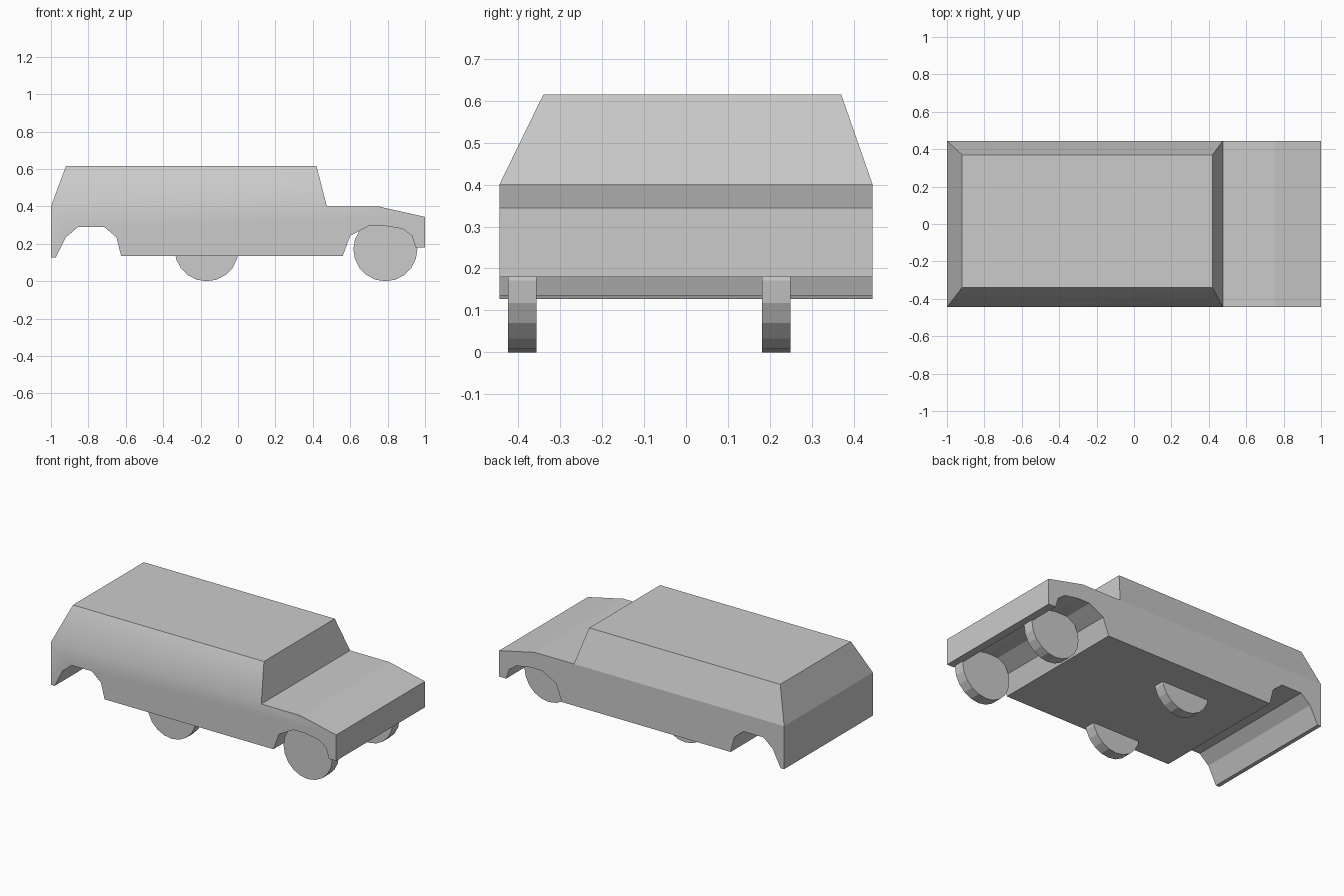
import bpy, bmesh, math

if "Cube" in bpy.data.objects:
    bpy.data.objects.remove(bpy.data.objects["Cube"])

HALF_W = 0.445
BELT = 0.4

# Side outline (x, z) of the lower body, including both wheel arches
outline = [
    (-1.0, BELT), (-1.0, 0.127), (-0.975, 0.127), (-0.92, 0.235), (-0.855, 0.29),
    (-0.715, 0.29), (-0.65, 0.235), (-0.625, 0.136), (0.56, 0.136), (0.6, 0.243),
    (0.7, 0.296), (0.78, 0.297), (0.88, 0.28), (0.93, 0.243), (0.95, 0.18),
    (1.0, 0.18), (1.0, 0.344), (0.75, BELT), (0.475, BELT),
]


def new_object(name, bm):
    bmesh.ops.recalc_face_normals(bm, faces=bm.faces)
    mesh = bpy.data.meshes.new(name)
    bm.to_mesh(mesh)
    bm.free()
    obj = bpy.data.objects.new(name, mesh)
    bpy.context.collection.objects.link(obj)
    return obj


def make_body():
    bm = bmesh.new()
    near = [bm.verts.new((x, -HALF_W, z)) for x, z in outline]
    far = [bm.verts.new((x, HALF_W, z)) for x, z in outline]
    near_side = bm.faces.new(near)
    bm.faces.new(far)
    # Skin around the outline; the belt line stays open for the cabin
    for i in range(len(outline) - 1):
        bm.faces.new((near[i], near[i + 1], far[i + 1], far[i]))
    # Tapered cabin
    base = [near[0], near[-1], far[-1], far[0]]
    roof = [bm.verts.new((x, y, 0.615)) for x, y in
            ((-0.92, -0.34), (0.42, -0.34), (0.42, 0.37), (-0.92, 0.37))]
    walls = [bm.faces.new((base[i], base[(i + 1) % 4], roof[(i + 1) % 4], roof[i]))
             for i in range(4)]
    bm.faces.new(roof)
    # The near flank is shaded smoothly across the belt line
    near_side.smooth = walls[0].smooth = True
    return new_object("car_body", bm)


def make_wheel(name, x, y):
    bm = bmesh.new()
    bmesh.ops.create_cone(bm, cap_ends=True, segments=20,
                          radius1=0.171, radius2=0.171, depth=0.068)
    obj = new_object(name, bm)
    obj.rotation_euler = (math.pi / 2, 0, 0)
    obj.location = (x, y, 0.171)


make_body()

# Wheels: the rear pair sits forward and is sunk into the floor
for axle, x in (("front", 0.788), ("rear", -0.168)):
    for side, y in (("right", -0.391), ("left", 0.215)):
        make_wheel(f"{axle}_{side}_wheel", x, y)
